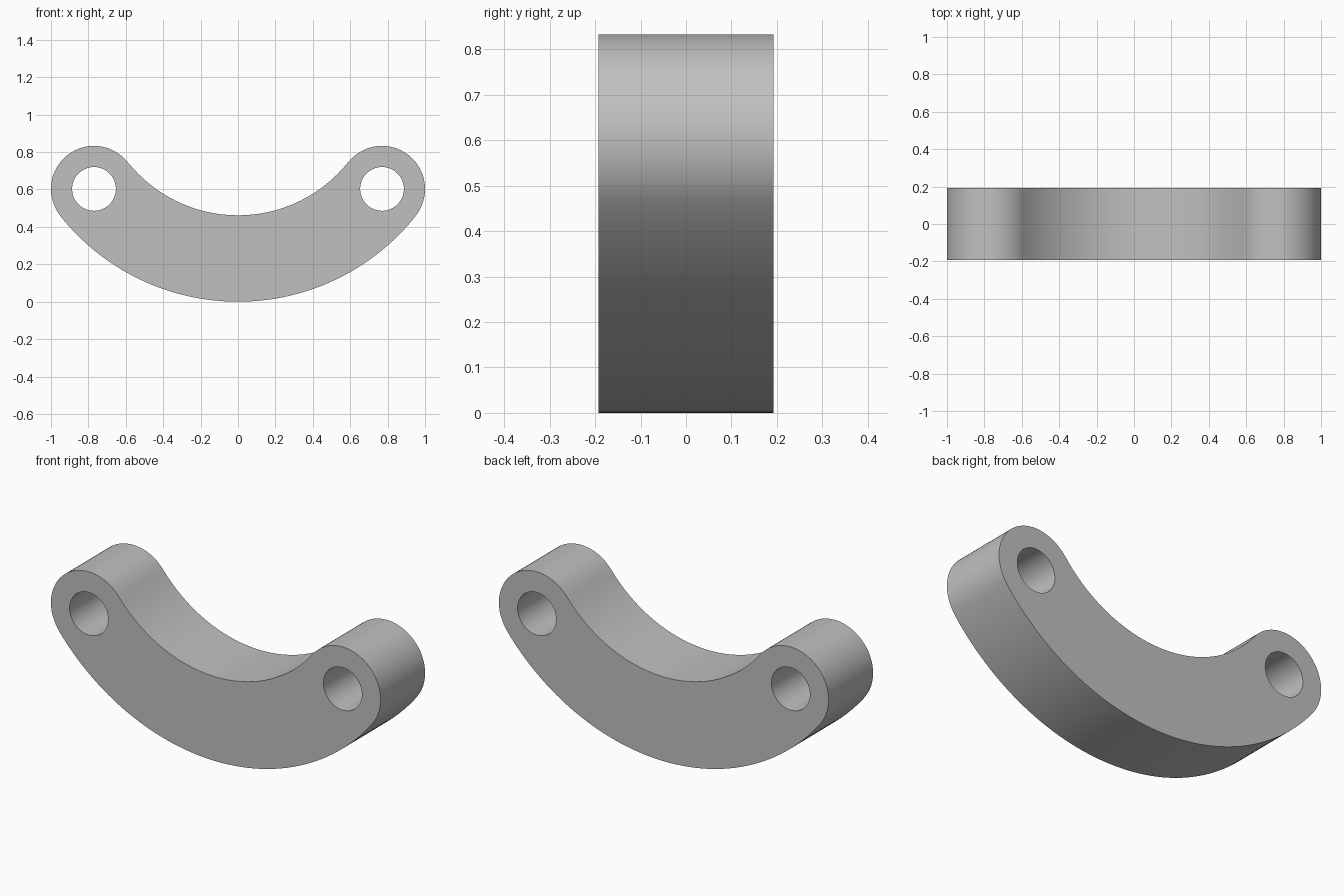
import bpy, bmesh
from math import atan2, cos, sin, pi, tau
from mathutils import Vector

cube = bpy.data.objects.get("Cube")
if cube:
    bpy.data.objects.remove(cube, do_unlink=True)

HALF_DEPTH = 0.193
EYE_X, EYE_Z, EYE_R, HOLE_R = 0.77, 0.603, 0.23, 0.117   # rounded ends
ARC_Z, OUTER_R, INNER_R = 1.214, 1.214, 0.752            # concentric arcs


def arc(cx, cz, r, start, end, steps):
    """Points along an arc, without its last point."""
    return [(cx + r * cos(start + (end - start) * i / steps),
             cz + r * sin(start + (end - start) * i / steps)) for i in range(steps)]


def add_loop(bm, points):
    verts = [bm.verts.new((x, -HALF_DEPTH, z)) for x, z in points]
    return [bm.edges.new((v, verts[(i + 1) % len(verts)])) for i, v in enumerate(verts)]


# Outline: outer arc, right eye, inner arc, left eye, joined at tangent points
t = atan2(EYE_Z - ARC_Z, EYE_X)
left = -pi - t
outline = (arc(0, ARC_Z, OUTER_R, left, t, 64)
           + arc(EYE_X, EYE_Z, EYE_R, t, t + pi, 40)
           + arc(0, ARC_Z, INNER_R, t, left, 48)
           + arc(-EYE_X, EYE_Z, EYE_R, -t, left + tau, 40))

bm = bmesh.new()
edges = add_loop(bm, outline)
for side in (-1, 1):
    edges += add_loop(bm, arc(side * EYE_X, EYE_Z, HOLE_R, 0, tau, 48))

# Fill the plate around the holes and give it thickness
bmesh.ops.triangle_fill(bm, edges=edges, use_beauty=True, normal=Vector((0, -1, 0)))
ext = bmesh.ops.extrude_face_region(bm, geom=bm.faces[:], use_keep_orig=True)
moved = [g for g in ext["geom"] if isinstance(g, bmesh.types.BMVert)]
bmesh.ops.translate(bm, verts=moved, vec=(0, 2 * HALF_DEPTH, 0))
bmesh.ops.recalc_face_normals(bm, faces=bm.faces[:])

mesh = bpy.data.meshes.new("curved_link")
bm.to_mesh(mesh)
bm.free()
link = bpy.data.objects.new("curved_link", mesh)
bpy.context.collection.objects.link(link)

# Plain grey metal
grey = bpy.data.materials.new("plain_grey")
grey.use_nodes = True
colour = (0.53, 0.53, 0.53, 1)
grey.diffuse_color = colour
grey.node_tree.nodes["Principled BSDF"].inputs["Base Color"].default_value = colour
mesh.materials.append(grey)

bpy.ops.object.select_all(action="DESELECT")
link.select_set(True)
bpy.context.view_layer.objects.active = link
bpy.ops.object.shade_smooth_by_angle(angle=pi / 6)
